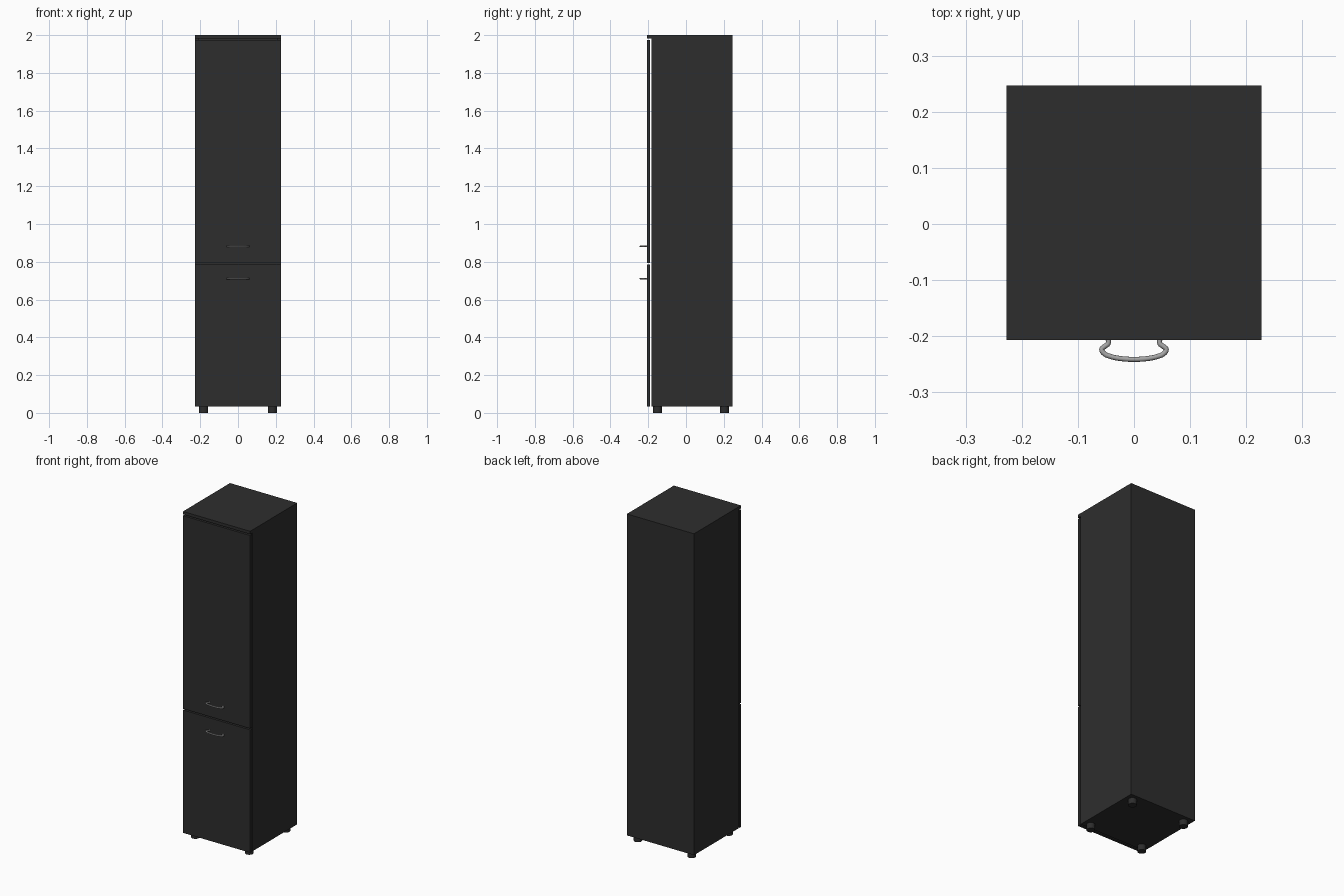
import bpy, bmesh, math
from mathutils import Vector

if "Cube" in bpy.data.objects:
    bpy.data.objects.remove(bpy.data.objects["Cube"])


def material(name, rgb):
    m = bpy.data.materials.new(name)
    m.diffuse_color = (*rgb, 1)
    m.use_nodes = True
    m.node_tree.nodes["Principled BSDF"].inputs["Base Color"].default_value = m.diffuse_color
    return m


BLACK = material("black_wood", (0.027, 0.027, 0.027))
METAL = material("grey_metal", (0.38, 0.38, 0.38))


def finish(name, bm, mat):
    mesh = bpy.data.meshes.new(name)
    bm.to_mesh(mesh)
    bm.free()
    ob = bpy.data.objects.new(name, mesh)
    bpy.context.collection.objects.link(ob)
    mesh.materials.append(mat)
    return ob


def box(name, x, y, z, mat=BLACK):
    """Box from (min, max) ranges."""
    bm = bmesh.new()
    bmesh.ops.create_cube(bm, size=1)
    for v in bm.verts:
        v.co = Vector([r[0] if c < 0 else r[1] for c, r in zip(v.co, (x, y, z))])
    return finish(name, bm, mat)


def smooth(ob):
    bpy.ops.object.select_all(action='DESELECT')
    ob.select_set(True)
    bpy.context.view_layer.objects.active = ob
    bpy.ops.object.shade_smooth_by_angle(angle=math.radians(40))


W, T = 0.227, 0.018            # half width, board thickness
FRONT, BODY, BACK = -0.207, -0.183, 0.247
BASE, TOP = 0.035, 2.0

# Carcass boards
for side, s in (("left", -1), ("right", 1)):
    xs = sorted((s * W, s * (W - T)))
    box(side + "_side_panel", xs, (BODY, BACK), (BASE, TOP - T))
box("top_panel", (-W, W), (FRONT, BACK), (TOP - T, TOP))
inner = (-W + T, W - T)
box("bottom_panel", inner, (BODY, BACK), (BASE, BASE + T))
box("back_panel", inner, (BACK - 0.006, BACK), (BASE + T, TOP - T))
for i, z in enumerate((0.41, 0.79, 1.19, 1.58)):
    box(f"shelf_{i + 1}", inner, (BODY, BACK - 0.006), (z - T / 2, z + T / 2))

# Doors, standing slightly clear of the carcass
DOOR_Y = (FRONT, -0.191)
box("lower_door", (-W, W), DOOR_Y, (BASE, 0.786))
box("upper_door", (-W, W), DOOR_Y, (0.794, 1.974))

# Round feet
for fx in (-0.182, 0.182):
    for end, fy in (("front", -0.151), ("back", 0.204)):
        bm = bmesh.new()
        bmesh.ops.create_cone(bm, cap_ends=True, segments=24, radius1=0.024,
                              radius2=0.024, depth=BASE)
        bmesh.ops.translate(bm, verts=bm.verts, vec=(fx, fy, BASE / 2))
        smooth(finish(f"{end}_{'left' if fx < 0 else 'right'}_foot", bm, BLACK))

# Bow handles: a swept tube with hooked ends
half = [(0.046, -0.205), (0.046, -0.213), (0.052, -0.218), (0.0575, -0.2235),
        (0.053, -0.231), (0.042, -0.236), (0.022, -0.2400)]
path = [(-x, y) for x, y in half] + [(0, -0.2412)] + half[::-1]
for name, z in (("lower_handle", 0.711), ("upper_handle", 0.882)):
    cu = bpy.data.curves.new(name, 'CURVE')
    cu.dimensions = '3D'
    cu.bevel_depth = 0.0045
    cu.bevel_resolution = 3
    cu.resolution_u = 5
    cu.use_fill_caps = True
    sp = cu.splines.new('BEZIER')
    sp.bezier_points.add(len(path) - 1)
    for p, (x, y) in zip(sp.bezier_points, path):
        p.co = (x, y, z)
        p.handle_left_type = p.handle_right_type = 'AUTO'
    ob = bpy.data.objects.new(name, cu)
    bpy.context.collection.objects.link(ob)
    cu.materials.append(METAL)
